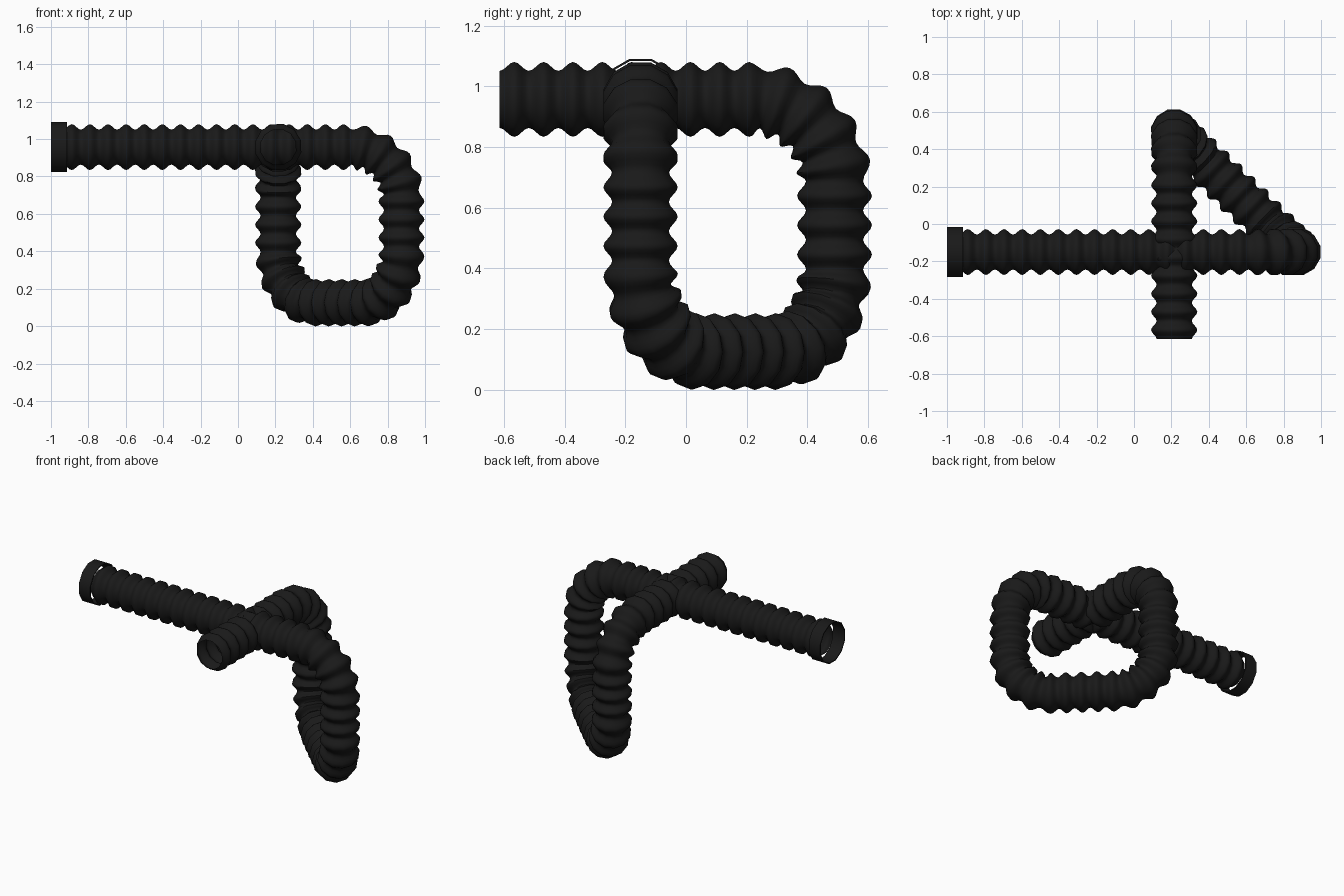
import bpy, bmesh, math
from mathutils import Vector, Quaternion

if "Cube" in bpy.data.objects:
    bpy.data.objects.remove(bpy.data.objects["Cube"])

SIDES, RIDGES, STEPS = 12, 52, 8      # hose facets, corrugations, rings per corrugation
BEND = 0.27                           # bend radius of the centre line
FLAT = 1 / math.cos(math.pi / SIDES)  # flat-to-corner radius factor

black = bpy.data.materials.new("black_rubber")
black.diffuse_color = (0.01, 0.01, 0.01, 1)
black.use_nodes = True
black.node_tree.nodes["Principled BSDF"].inputs["Base Color"].default_value = black.diffuse_color


def make_object(name, bm, angle):
    me = bpy.data.meshes.new(name)
    bm.to_mesh(me)
    bm.free()
    ob = bpy.data.objects.new(name, me)
    bpy.context.collection.objects.link(ob)
    me.materials.append(black)
    bpy.ops.object.select_all(action='DESELECT')
    ob.select_set(True)
    bpy.context.view_layer.objects.active = ob
    bpy.ops.object.shade_smooth_by_angle(angle=math.radians(angle))
    return ob


def ring(bm, centre, u, v, radius):
    pts = []
    for k in range(SIDES):
        a = (k + 0.5) * 2 * math.pi / SIDES
        pts.append(bm.verts.new(centre + (u * math.cos(a) + v * math.sin(a)) * radius))
    return pts


def bridge(bm, a, b):
    for k in range(SIDES):
        j = (k + 1) % SIDES
        bm.faces.new((a[k], a[j], b[j], b[k]))


# Centre line: straight runs joined by quarter bends
corners = [Vector(p) for p in [(-0.937, -0.15, 0.957), (0.874, -0.15, 0.957),
                               (0.874, -0.15, 0.125), (0.215, 0.49, 0.125),
                               (0.215, 0.49, 0.957), (0.215, -0.615, 0.957)]]
dirs = [(b - a).normalized() for a, b in zip(corners, corners[1:])]
pieces = []   # (length, function giving position and tangent)
start = corners[0]
for i, d in enumerate(dirs):
    last = i == len(dirs) - 1
    end = corners[i + 1] - d * (0 if last else BEND)
    pieces.append(((end - start).length, lambda s, p=start, d=d: (p + d * s, d)))
    if not last:
        e = dirs[i + 1]
        c = end + e * BEND

        def arc(s, c=c, d=d, e=e):
            t = s / BEND
            return (c + (d * math.sin(t) - e * math.cos(t)) * BEND,
                    d * math.cos(t) + e * math.sin(t))
        pieces.append((BEND * math.pi / 2, arc))
        start = corners[i + 1] + e * BEND
total = sum(p[0] for p in pieces)


def along(s):
    for length, fn in pieces:
        if s <= length:
            return fn(s)
        s -= length
    return fn(length)


# Corrugated hose, swept with a frame that does not twist
bm = bmesh.new()
u, v, old_t, prev = Vector((0, 1, 0)), Vector((0, 0, 1)), dirs[0], None
for n in range(RIDGES * STEPS + 1):
    pos, t = along(total * n / (RIDGES * STEPS))
    q = old_t.rotation_difference(t)
    u, v, old_t = q @ u, q @ v, t
    r = 0.108 - 0.0145 * math.cos(2 * math.pi * n / STEPS)
    cur = ring(bm, pos, u, v, r * FLAT)
    if prev:
        bridge(bm, prev, cur)
    prev = cur
bmesh.ops.recalc_face_normals(bm, faces=bm.faces)
make_object("corrugated_hose", bm, 50)

# Hollow end collar
bm = bmesh.new()
u, v = Vector((0, 1, 0)), Vector((0, 0, 1))
loops = [ring(bm, Vector((x, -0.15, 0.957)), u, v, r * FLAT)
         for x, r in [(-1, 0.134), (-0.915, 0.134), (-0.915, 0.127), (-1, 0.127)]]
for i in range(4):
    bridge(bm, loops[i], loops[(i + 1) % 4])
bmesh.ops.recalc_face_normals(bm, faces=bm.faces)
make_object("end_collar", bm, 40)
